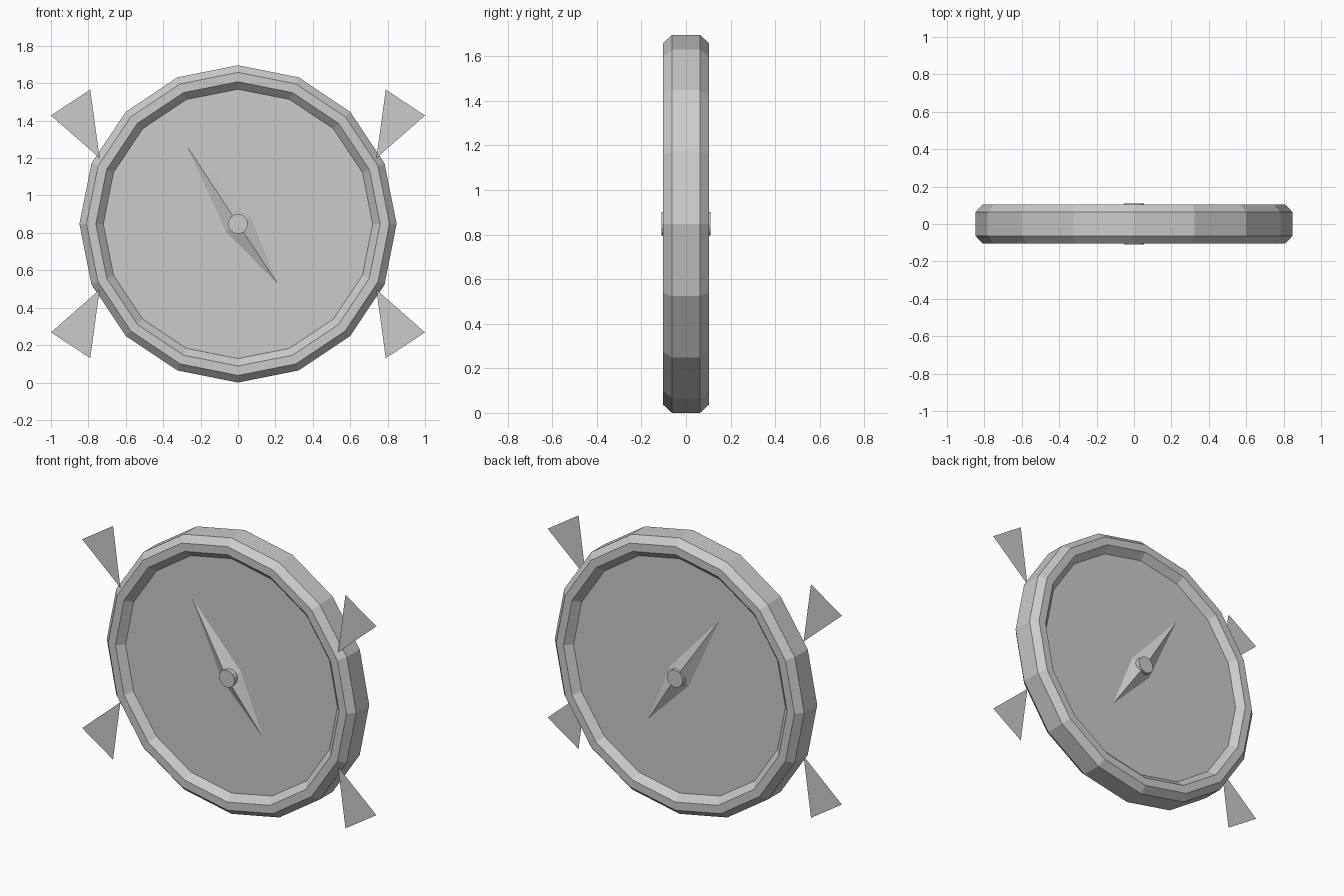
import bpy, bmesh
from math import sin, cos, tau, hypot
from mathutils import Vector

cube = bpy.data.objects.get("Cube")
if cube:
    bpy.data.objects.remove(cube, do_unlink=True)

grey = bpy.data.materials.new("light_grey")
grey.use_nodes = True
colour = (0.6, 0.6, 0.6, 1)
grey.diffuse_color = colour
grey.node_tree.nodes["Principled BSDF"].inputs["Base Color"].default_value = colour

CENTRE = 0.848   # height of the middle
FACE = 0.063     # depth of the dial faces
SIDES = 16


def finish(name, bm, recalc=True):
    if recalc:
        bmesh.ops.recalc_face_normals(bm, faces=bm.faces)
    mesh = bpy.data.meshes.new(name)
    bm.to_mesh(mesh)
    bm.free()
    mesh.materials.append(grey)
    obj = bpy.data.objects.new(name, mesh)
    bpy.context.collection.objects.link(obj)
    return obj


def lathe(name, profile):
    """Rings of (radius, y) around the y axis, closed by end caps."""
    bm = bmesh.new()
    rings = []
    for r, y in profile:
        rings.append([bm.verts.new((r * cos(tau * i / SIDES), y,
                                    CENTRE + r * sin(tau * i / SIDES)))
                      for i in range(SIDES)])
    for a, b in zip(rings, rings[1:]):
        for i in range(SIDES):
            j = (i + 1) % SIDES
            bm.faces.new((a[i], a[j], b[j], b[i]))
    bm.faces.new(rings[0])
    bm.faces.new(rings[-1])
    return finish(name, bm)


# Round body: recessed dial on both sides with a bevelled rim
half = [(0.72, -FACE), (0.76, -0.104), (0.81, -0.104), (0.848, -FACE)]
lathe("dial_body", half + [(r, -y) for r, y in reversed(half)])

# Needle: long thin double pyramid standing out of both faces
bm = bmesh.new()
long_tip, short_tip = Vector((-0.27, 0, 0.41)), Vector((0.212, 0, -0.32))
side = Vector((0.41, 0, 0.27)) / hypot(0.41, 0.27) * 0.077
middle = Vector((0, 0, CENTRE))
for s in (-1, 1):
    base = Vector((0, s * FACE, 0))
    peak = bm.verts.new(middle + Vector((0, s * 0.107, 0)))
    outline = [bm.verts.new(middle + base + p)
               for p in (long_tip, side, short_tip, -side)]
    for i in range(4):
        bm.faces.new((outline[i], outline[(i + 1) % 4], peak))
    bm.faces.new(outline)
finish("needle", bm)

# Hub pin through the needle
lathe("hub_pin", [(0.053, -0.109), (0.053, 0.109)])

# Four flat triangular fins, pointing into the rim near its front
for x_name, sx in (("left", 1), ("right", -1)):
    for z_name, sz in (("upper", 1), ("lower", -1)):
        bm = bmesh.new()
        corners = [(1.0, 0.58), (0.79, 0.718), (0.74, 0.352)]
        face = bm.faces.new([bm.verts.new((sx * x, -0.085, CENTRE + sz * z))
                             for x, z in corners])
        face.normal_update()
        if face.normal.y > 0:
            face.normal_flip()
        finish(f"{z_name}_{x_name}_fin", bm, recalc=False)
